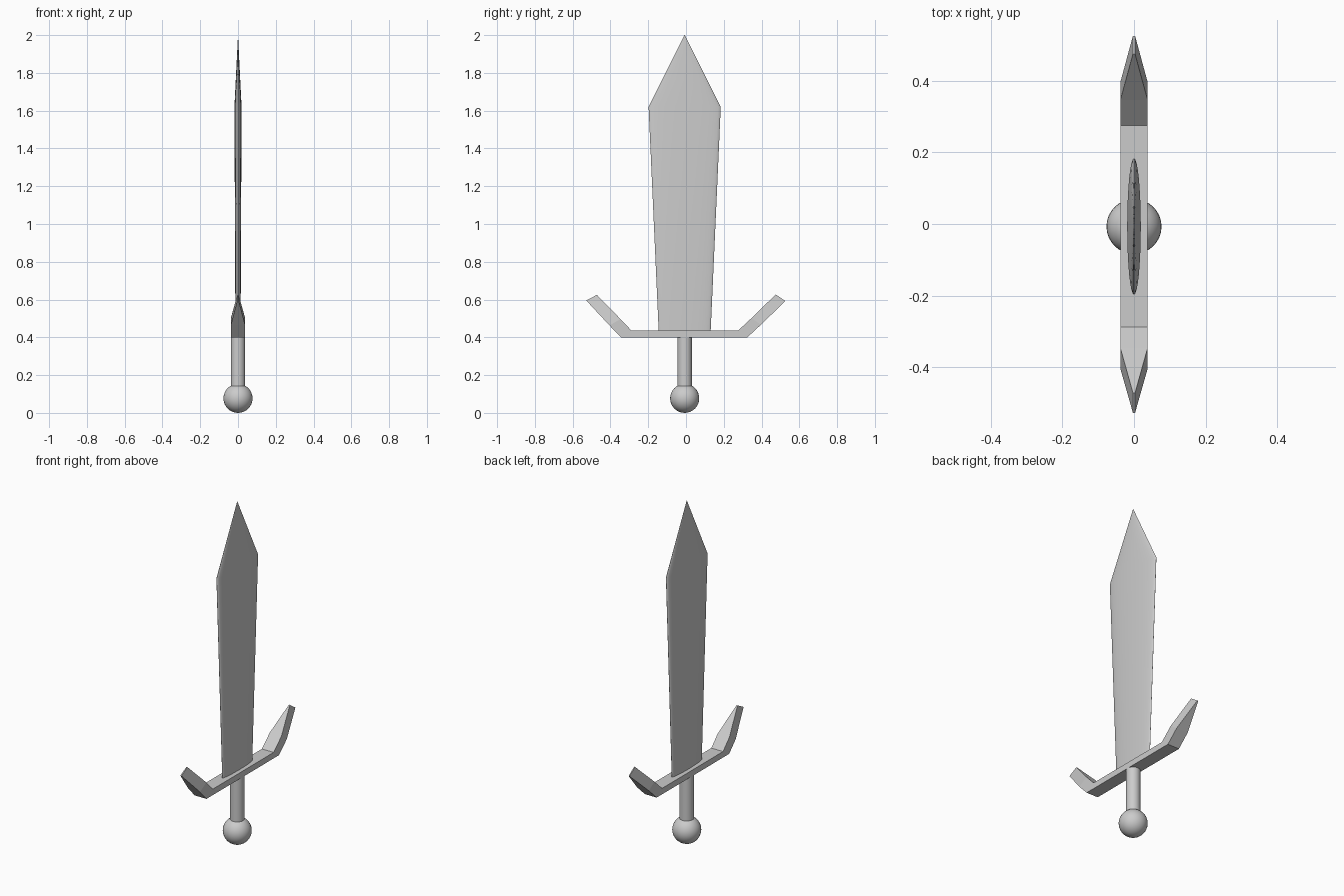
import bpy, bmesh
from math import cos, sin, pi, radians

if "Cube" in bpy.data.objects:
    bpy.data.objects.remove(bpy.data.objects["Cube"])

CY = -0.007  # centre line of blade, grip and pommel


def loft(name, rings, smooth=False):
    """Bridge equal-sized rings of points into a closed solid."""
    bm = bmesh.new()
    loops = [[bm.verts.new(p) for p in ring] for ring in rings]
    n = len(loops[0])
    for a, b in zip(loops, loops[1:]):
        for i in range(n):
            j = (i + 1) % n
            bm.faces.new((a[i], a[j], b[j], b[i]))
    bm.faces.new(loops[0])
    bm.faces.new(loops[-1])
    bmesh.ops.remove_doubles(bm, verts=bm.verts, dist=1e-5)
    bmesh.ops.recalc_face_normals(bm, faces=bm.faces)
    mesh = bpy.data.meshes.new(name)
    bm.to_mesh(mesh)
    bm.free()
    obj = bpy.data.objects.new(name, mesh)
    bpy.context.collection.objects.link(obj)
    if smooth:
        shade(obj)
    return obj


def shade(obj):
    bpy.ops.object.select_all(action='DESELECT')
    obj.select_set(True)
    bpy.context.view_layer.objects.active = obj
    bpy.ops.object.shade_smooth_by_angle(angle=radians(30))


def ellipse(rx, ry, z, n=32):
    return [(rx * cos(2 * pi * i / n), CY + ry * sin(2 * pi * i / n), z) for i in range(n)]


# Blade: flattened oval section that widens upward, then closes to a point
loft("blade", [ellipse(0.0136, 0.137, 0.42),
               ellipse(0.019, 0.191, 1.62),
               ellipse(0.0001, 0.001, 2.0)], smooth=True)

# Crossguard: sections as (lower y, z), (upper y, z), half width
sections = [
    ((-0.528, 0.595), (-0.472, 0.625), 0.003),
    ((-0.405, 0.463), (-0.347, 0.497), 0.038),
    ((-0.345, 0.40), (-0.288, 0.435), 0.038),
    ((0.325, 0.40), (0.275, 0.435), 0.038),
    ((0.397, 0.467), (0.347, 0.502), 0.038),
    ((0.526, 0.592), (0.475, 0.627), 0.003),
]
loft("crossguard", [[(-w, *lo), (w, *lo), (w, *up), (-w, *up)] for lo, up, w in sections])

# Grip
bpy.ops.mesh.primitive_cylinder_add(vertices=32, radius=0.038, depth=0.30, location=(0, CY, 0.26))
grip = bpy.context.object
grip.name = "grip"
shade(grip)

# Pommel
bpy.ops.mesh.primitive_uv_sphere_add(segments=32, ring_count=16, radius=0.077, location=(0, CY, 0.077))
pommel = bpy.context.object
pommel.name = "pommel"
shade(pommel)
